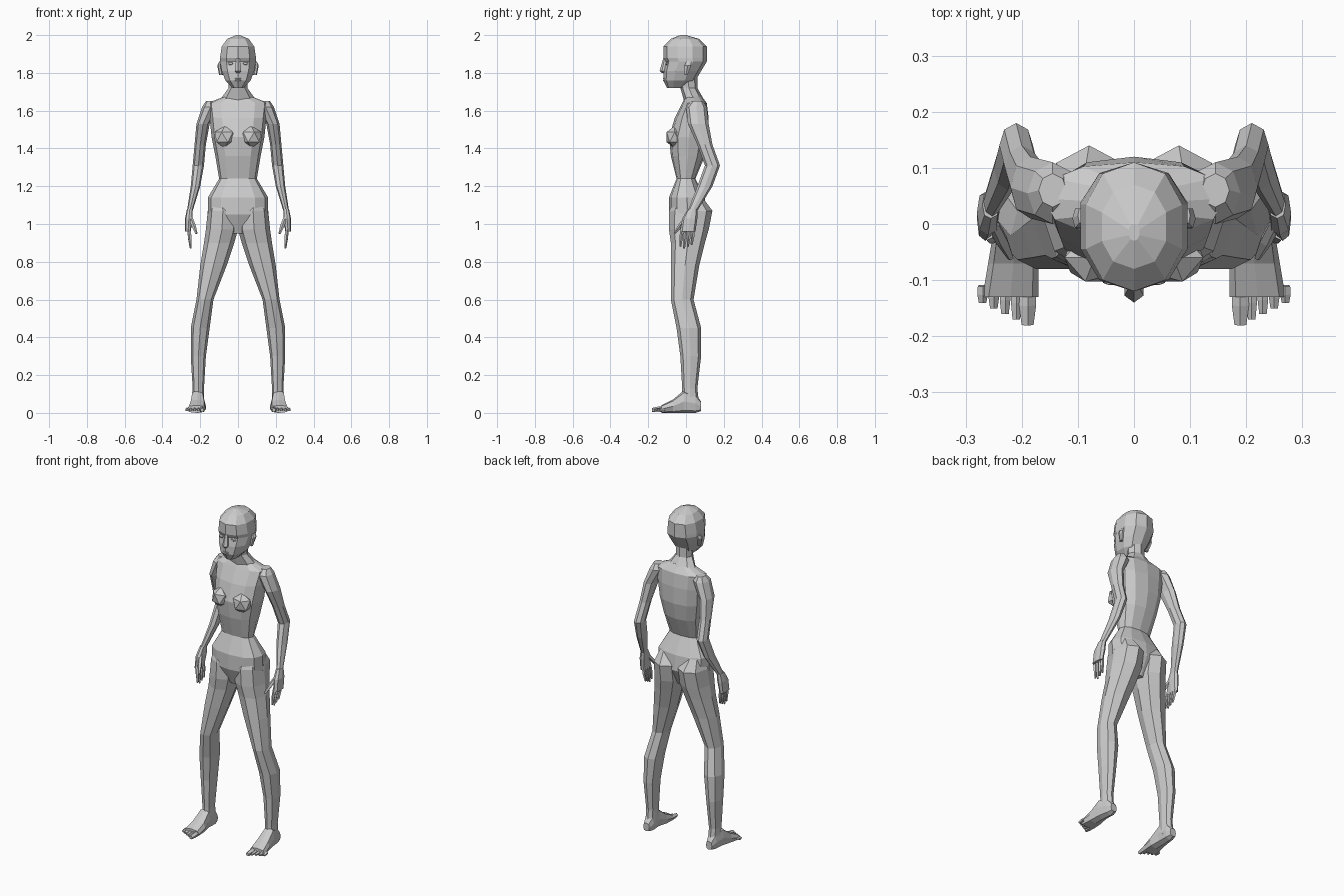
import bpy, bmesh, math
from mathutils import Vector

if "Cube" in bpy.data.objects:
    bpy.data.objects.remove(bpy.data.objects["Cube"])

colour = (.6, .6, .6, 1)
grey = bpy.data.materials.new("neutral_grey")
grey.use_nodes = True
grey.diffuse_color = colour
grey.node_tree.nodes["Principled BSDF"].inputs["Base Color"].default_value = colour


def finish(name, mesh_data, mirror):
    """Turn the built mesh into a flat shaded object, doubled across x if asked."""
    bmesh.ops.recalc_face_normals(mesh_data, faces=mesh_data.faces)
    mesh = bpy.data.meshes.new(name)
    mesh_data.to_mesh(mesh)
    mesh_data.free()
    mesh.materials.append(grey)
    part = bpy.data.objects.new(name, mesh)
    bpy.context.collection.objects.link(part)
    if mirror:
        modifier = part.modifiers.new("Mirror", 'MIRROR')
        modifier.use_mirror_merge = False


def skin(name, loops, mirror):
    """Join a row of equal point loops into one closed surface."""
    mesh_data = bmesh.new()
    rings = [[mesh_data.verts.new(point) for point in loop] for loop in loops]
    for lower, upper in zip(rings, rings[1:]):
        for i in range(len(lower)):
            mesh_data.faces.new((lower[i - 1], lower[i], upper[i], upper[i - 1]))
    mesh_data.faces.new(rings[0])
    mesh_data.faces.new(rings[-1])
    finish(name, mesh_data, mirror)


def rounded(angle_part, power):
    return math.copysign(abs(angle_part) ** (2 / power), angle_part)


def loft(name, sections, sides=8, power=2, along_y=False, mirror=True, turn=0):
    """Skin rounded sections; each is (position, inner, outer, low, high)."""
    loops = []
    for position, inner, outer, low, high in sections:
        loop = []
        for i in range(sides):
            angle = math.tau * (i + turn) / sides
            x = (inner + outer + rounded(math.cos(angle), power) * (outer - inner)) / 2
            other = (low + high + rounded(math.sin(angle), power) * (high - low)) / 2
            loop.append((x, position, other) if along_y else (x, other, position))
        loops.append(loop)
    skin(name, loops, mirror)


def central_loft(name, sections, sides=6, power=2, turn=0):
    """Loft on the middle line; each section is (height, half_width, front, back)."""
    loft(name, [(z, -half, half, front, back) for z, half, front, back in sections],
         sides, power, mirror=False, turn=turn)


def digit(name, start, end, radius, taper):
    """Tapered five-sided finger, thumb or toe."""
    start, end = Vector(start), Vector(end)
    length = end - start
    side = length.cross(Vector((1, .2, .1))).normalized()
    up = length.cross(side).normalized()
    loops = []
    for reach, scale in ((0, .9), (.5, 1), (1, taper)):
        loop = []
        for i in range(5):
            angle = math.tau * i / 5
            spoke = side * math.cos(angle) + up * math.sin(angle)
            loop.append(start + length * reach + spoke * radius * scale)
        loops.append(loop)
    skin(name, loops, True)


def blob(name, centre, size):
    mesh_data = bmesh.new()
    bmesh.ops.create_icosphere(mesh_data, subdivisions=1, radius=1)
    bmesh.ops.scale(mesh_data, vec=size, verts=mesh_data.verts)
    bmesh.ops.translate(mesh_data, vec=centre, verts=mesh_data.verts)
    finish(name, mesh_data, True)


# Torso from neck base to crotch
central_loft("torso", [
    (1.68, .06, 0, .08), (1.64, .16, -.02, .11), (1.56, .15, -.06, .12),
    (1.46, .14, -.09, .12), (1.36, .12, -.08, .1), (1.24, .1, -.05, .05),
    (1.14, .16, -.09, .1), (1.05, .16, -.09, .11), (.95, .04, -.05, .06)],
    sides=12, power=2.4)
blob("breast", (.07, -.06, 1.46), (.06, .05, .06))

# Neck and head
central_loft("neck", [(1.8, .05, -.04, .06), (1.72, .05, -.03, .06),
                      (1.65, .1, -.01, .1)], sides=8)
central_loft("head", [
    (2, .01, -.03, 0), (1.98, .06, -.08, .07), (1.94, .09, -.12, .11),
    (1.88, .1, -.12, .11), (1.86, .1, -.11, .11), (1.81, .09, -.12, .08),
    (1.76, .07, -.12, .05), (1.72, .03, -.1, 0)], sides=10, power=2.2, turn=.5)

# Face details
central_loft("nose", [(1.88, .01, -.12, -.09), (1.81, .02, -.14, -.09),
                      (1.8, .01, -.13, -.09)], turn=.5)
for name, height in (("upper_lip", 1.77), ("lower_lip", 1.76)):
    blob(name, (0, -.11, height), (.02, .015, .006))
blob("eye", (.04, -.1, 1.85), (.02, .01, .01))
loft("ear", [(1.86, .09, .1, 0, .03), (1.84, .09, .11, -.01, .03),
             (1.79, .08, .1, -.01, .01)], sides=6)

# Arms with elbows pushed back
loft("arm", [
    (1.65, .12, .17, .03, .09), (1.62, .1, .19, 0, .11), (1.53, .15, .22, .01, .12),
    (1.42, .17, .23, .06, .14), (1.31, .18, .24, .1, .18), (1.2, .2, .25, .06, .14),
    (1.07, .24, .27, .01, .06)])

# Hands
loft("palm", [(1.08, .24, .27, .01, .06), (1.03, .24, .28, -.02, .06),
              (.96, .25, .28, -.03, .05)], power=2.6)
digit("thumb", (.25, 0, 1.03), (.22, -.06, .95), radius=.012, taper=.5)
for i, finger in enumerate(("index", "middle", "ring", "little")):
    y = .02 * (i - 1)
    digit(finger + "_finger", (.26, y, .98), (.25, y - .01, .87 + abs(y) / 2),
          radius=.01, taper=.5)

# Legs with buttocks
loft("leg", [
    (1.15, .05, .13, -.05, .08), (1.07, 0, .16, -.09, .14), (.97, 0, .17, -.09, .12),
    (.9, .02, .18, -.08, .1), (.78, .06, .2, -.08, .07), (.6, .13, .22, -.08, .04),
    (.45, .15, .25, -.05, .08), (.3, .17, .25, -.03, .08), (.13, .18, .24, -.02, .06),
    (.04, .18, .24, -.02, .07)], power=2.2)

# Feet
loft("foot", [
    (.08, .19, .23, .01, .06), (.05, .18, .24, 0, .1), (-.01, .18, .25, 0, .12),
    (-.07, .17, .26, 0, .07), (-.13, .17, .27, 0, .04)], power=2.8, along_y=True)
for i, toe in enumerate(("big", "second", "third", "fourth", "little")):
    x = .19 + .02 * i
    digit(toe + "_toe", (x, -.11, .02), (x, .01 * i - .18, .015),
          radius=.01 if i else .016, taper=.7)
